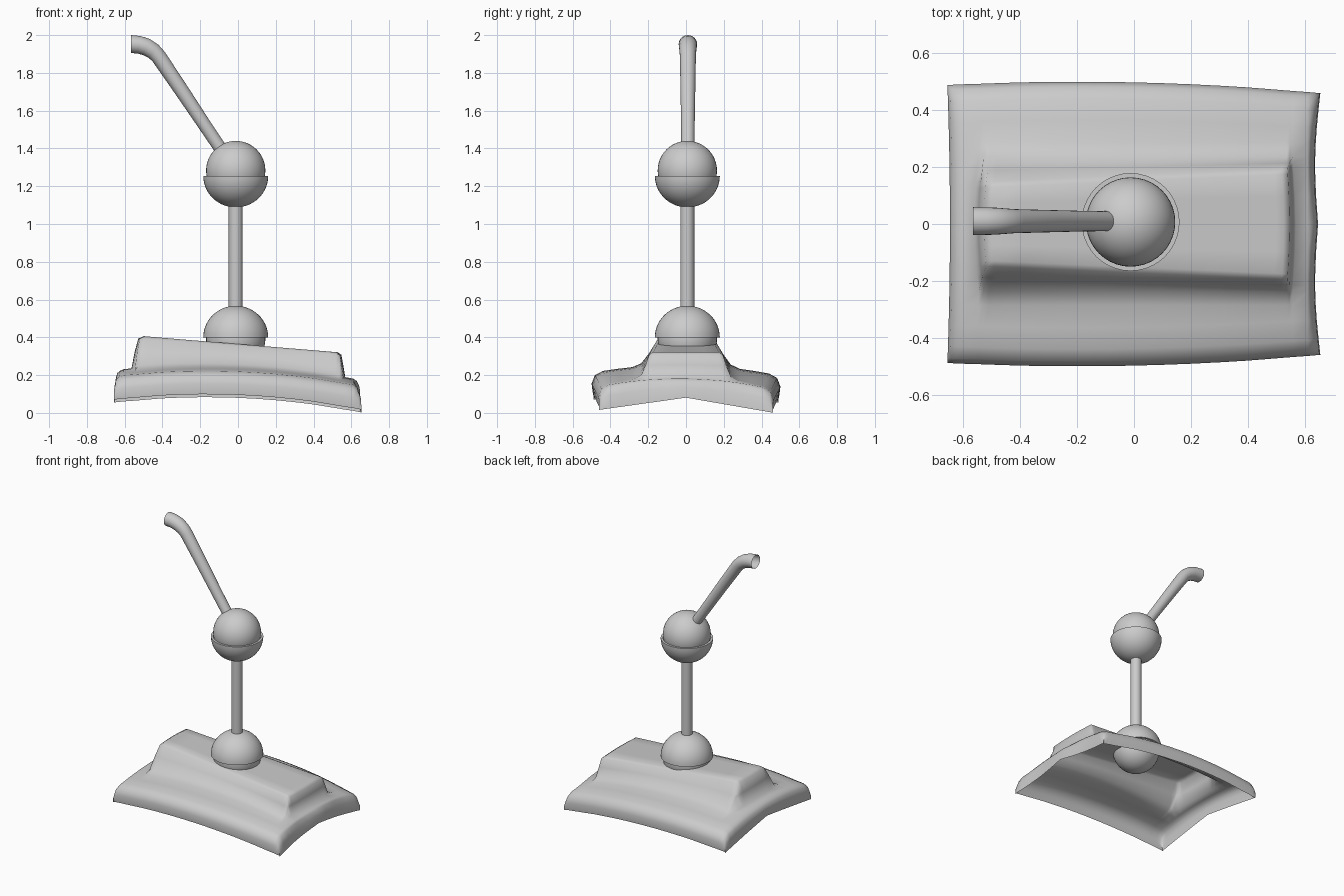
import bpy, bmesh, math
from mathutils import Vector

if "Cube" in bpy.data.objects:
    bpy.data.objects.remove(bpy.data.objects["Cube"])

CX, CY = -0.012, 0.007   # axis of the stem


def finish(name, bm, angle=40):
    bmesh.ops.recalc_face_normals(bm, faces=bm.faces)
    me = bpy.data.meshes.new(name)
    bm.to_mesh(me)
    bm.free()
    ob = bpy.data.objects.new(name, me)
    bpy.context.collection.objects.link(ob)
    bpy.ops.object.select_all(action='DESELECT')
    ob.select_set(True)
    bpy.context.view_layer.objects.active = ob
    bpy.ops.object.shade_smooth_by_angle(angle=math.radians(angle))
    return ob


def skin(bm, rows, closed):
    for a, b in zip(rows, rows[1:]):
        n = len(a)
        for i in range(n if closed else n - 1):
            j = (i + 1) % n
            bm.faces.new((a[i], a[j], b[j], b[i]))


def lathe(name, profile, seg=40):
    bm = bmesh.new()
    rows = [[bm.verts.new((CX + r * math.cos(2 * math.pi * i / seg),
                           CY + r * math.sin(2 * math.pi * i / seg), z))
             for i in range(seg)] for r, z in profile]
    skin(bm, rows, True)
    return finish(name, bm)


def ball(name, z, r):
    bm = bmesh.new()
    bmesh.ops.create_uvsphere(bm, u_segments=40, v_segments=24, radius=r)
    bmesh.ops.translate(bm, verts=bm.verts, vec=(CX, CY, z))
    return finish(name, bm)


def base():
    # rows along x: position, lip fraction, raised box fraction
    rows_x = [(-.656, 0, 0), (-.656, .55, 0), (-.648, .83, 0), (-.633, .94, 0),
              (-.605, 1, 0), (-.564, 1, 0), (-.547, 1, .5), (-.528, 1, .91),
              (-.5, 1, 1)]
    rows_x += [(-.4 + .1 * i, 1, 1) for i in range(10)]
    rows_x += [(.527, 1, 1), (.547, 1, .91), (.557, 1, .5), (.568, 1, 0),
               (.61, 1, 0), (.637, .92, 0), (.652, .6, 0), (.655, 0, 0)]
    bm = bmesh.new()
    rows = []
    for x, fx, s in rows_x:
        w = .5 - .055 * (x + .2) ** 2            # half width
        yt = .15 + .045 * (x + .49) / 1.03       # box top half width
        yb = .237
        top = .405 - .0825 * (x + .49)
        half = [(0, 1, 1), (yt * .5, 1, 1), (yt - .02, 1, 1), (yt, 1, .91),
                (yt + (yb - yt) * .45, 1, .5), (yb, 1, .12), (.285, 1, 0),
                (.73 * w, 1, 0), (.88 * w, 1, 0), (.965 * w, .87, 0),
                (w, .5, 0), (.985 * w, 0, 0)]
        cols = [(-y, f, r) for y, f, r in half[:0:-1]] + half
        row = []
        for y, fy, r in cols:
            v = abs(y) / w
            # arched lower rim, very slightly tilted
            edge = .09 - .1195 * (x + .17) ** 2 - .016 * y
            low = edge + .072 * (1 - v)
            plate = low + (edge + .164 - .05 * v * v - low) * fx * fy
            z = plate + (top - plate) * min(r, s)
            # plate ends bow inward, box ends bow outward
            bow = 0
            if x < -.62:
                bow = .009 * (1 - v * v)
            elif x > .62:
                bow = .014 * math.sin(math.pi * v) + .008 * (1 - v)
            elif .49 < abs(x) < .6:
                bow = (.018 if x < 0 else .01) * min(1, (y / .22) ** 2)
            row.append(bm.verts.new((x - math.copysign(bow, x), y, z)))
        rows.append(row)
    skin(bm, rows, False)
    finish("arched_base", bm, 75)


def spout():
    # centreline with radius, swept round in the xz plane
    path = [(-.05, 1.335, .036), (-.1, 1.41, .034), (-.18, 1.529, .035),
            (-.3, 1.709, .038), (-.42, 1.886, .041), (-.447, 1.914, .043),
            (-.485, 1.937, .046), (-.525, 1.949, .047), (-.566, 1.9525, .0475)]
    bm = bmesh.new()
    pts = [Vector((x, .01, z)) for x, z, r in path]
    rows = []
    for i, p in enumerate(pts):
        t = (pts[min(i + 1, len(pts) - 1)] - pts[max(i - 1, 0)]).normalized()
        if i == len(pts) - 1:
            t = Vector((-1, 0, 0))
        n = Vector((t.z, 0, -t.x))
        r = path[i][2]
        rows.append([bm.verts.new(p + n * r * math.cos(a)
                                  + Vector((0, 1.03 * r * math.sin(a), 0)))
                     for a in (2 * math.pi * k / 24 for k in range(24))])
    skin(bm, rows, True)
    finish("bent_tube", bm, 50)


def cup_profile(z_rim, sign, r=.172, inner=.157):
    # quarter arc from the stem to the rim, then a thin lip inward
    arc = [(r * math.sin(a), z_rim + sign * .167 * math.cos(a))
           for a in (math.radians(12 + 78 * k / 12) for k in range(13))]
    return arc + [(inner, z_rim)]


base()

# ball joints: a ball held in a half-round cup at each end of the stem
ball("lower_ball", .392, .157)
lathe("lower_cup", cup_profile(.40, 1))
lathe("stem", [(.037, .55), (.037, 1.105)], 24)
lathe("upper_cup", cup_profile(1.255, -1))
ball("upper_ball", 1.283, .157)

spout()
